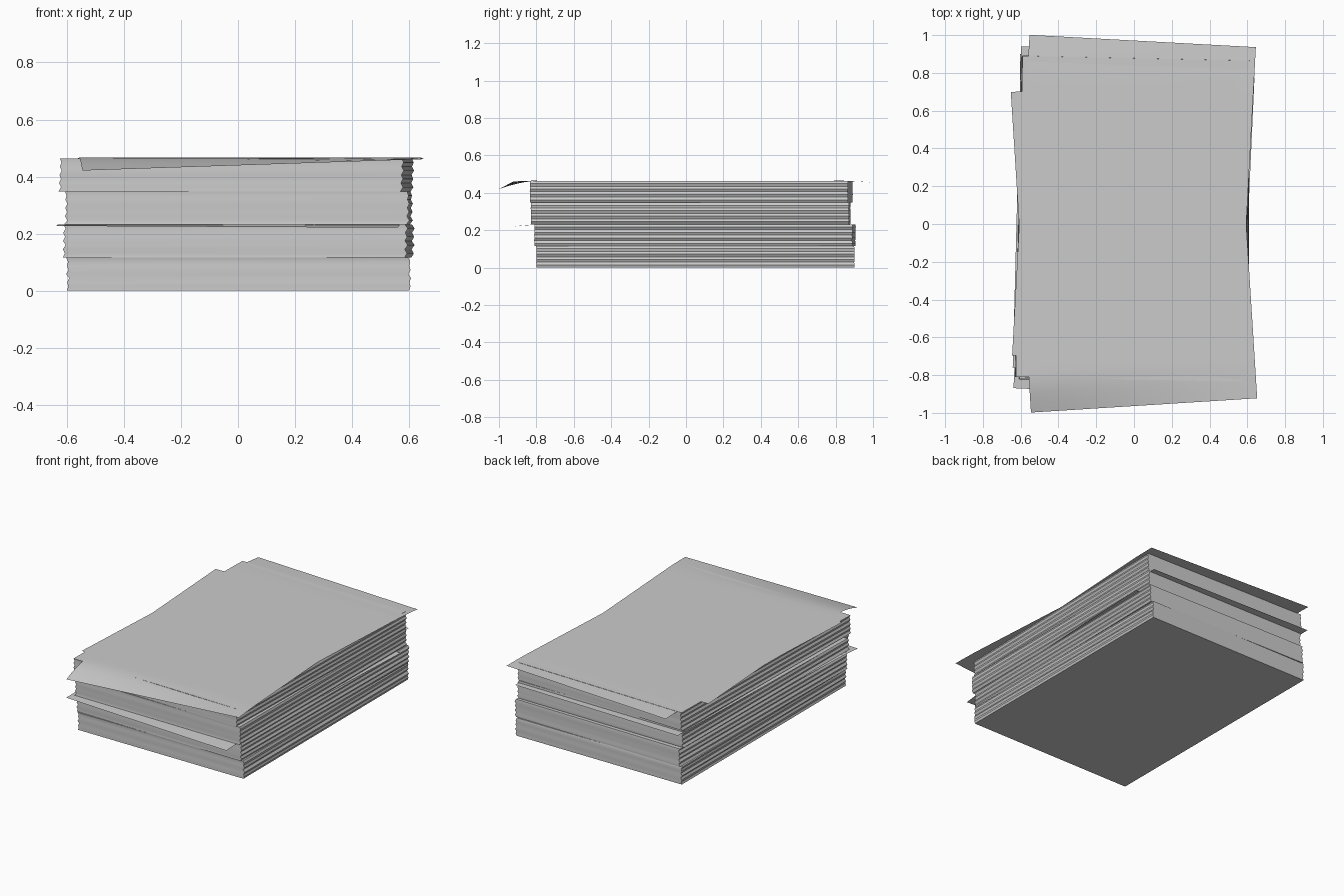
import bpy, bmesh, random
from math import radians

if "Cube" in bpy.data.objects:
    bpy.data.objects.remove(bpy.data.objects["Cube"])

random.seed(4)
W, L, H = 1.2, 1.7, 0.116        # paper width, paper length, ream height

paper = bpy.data.materials.new("paper_grey")
paper.use_nodes = True
COLOUR = (0.6, 0.6, 0.6, 1)
paper.diffuse_color = COLOUR
paper.node_tree.nodes["Principled BSDF"].inputs["Base Color"].default_value = COLOUR


def finish(bm, name, location, angle):
    mesh = bpy.data.meshes.new(name)
    bm.to_mesh(mesh)
    bm.free()
    mesh.materials.append(paper)
    ob = bpy.data.objects.new(name, mesh)
    bpy.context.collection.objects.link(ob)
    ob.location = location
    ob.rotation_euler.z = radians(angle)
    bpy.ops.object.select_all(action="DESELECT")
    ob.select_set(True)
    bpy.context.view_layer.objects.active = ob
    bpy.ops.object.shade_smooth_by_angle(angle=radians(35))
    return ob


def ream(name, x, y, z, angle, layers=8):
    """A block of paper whose layers are slightly shifted against each other."""
    bm = bmesh.new()
    rings = []
    for i in range(layers + 1):
        side = 1 if i % 2 else -1
        dx = side * random.uniform(0.001, 0.006)
        dy = side * random.uniform(0, 0.002)
        rings.append([bm.verts.new((sx * W / 2 + dx, sy * L / 2 + dy, H * i / layers))
                      for sx, sy in ((-1, -1), (1, -1), (1, 1), (-1, 1))])
    for low, high in zip(rings, rings[1:]):
        for k in range(4):
            n = (k + 1) % 4
            bm.faces.new((low[k], low[n], high[n], high[k]))
    bm.faces.new(rings[0][::-1])
    bm.faces.new(rings[-1])
    return finish(bm, name, (x, y, z), angle)


def sheet(name, x, y, z, angle, droops=()):
    """A loose sheet; each droop is (x side, y side, depth) of a sagging corner."""
    bm = bmesh.new()
    bmesh.ops.create_grid(bm, x_segments=8, y_segments=32, size=0.5)
    for v in bm.verts:
        px, py = v.co.x, v.co.y
        drop = 0
        for sx, sy, depth in droops:
            across = 0.5 + sx * px
            along = max(0, 1 - (0.5 - sy * py) / 0.11)
            drop += depth * across * along ** 1.4
        v.co = (px * W, py * L, -drop)
    return finish(bm, name, (x, y, z), angle)


# Stacked reams, bottom to top
ream("bottom_ream", 0.002, 0.05, 0, 0)
ream("lower_middle_ream", 0.002, 0.048, H, -0.8)
ream("upper_middle_ream", 0.002, 0.025, 2 * H, -0.4)
ream("top_ream", -0.006, 0.028, 3 * H, -1.2)

# Loose sheets sticking out of the stack
sheet("middle_loose_sheet", 0, -0.047, 2 * H + 0.0005, -2.6,
      ((1, -1, 0.012), (-1, -1, 0.006)))
sheet("upper_loose_sheet", -0.02, 0.075, 0.335, -1.5)
sheet("top_back_sheet", 0, 0.12, 4 * H + 0.0015, -3.1,
      ((1, 1, 0.006), (-1, 1, 0.01)))
sheet("top_front_sheet", 0, -0.112, 4 * H + 0.003, 3.6,
      ((-1, -1, 0.046), (1, -1, 0.006)))
